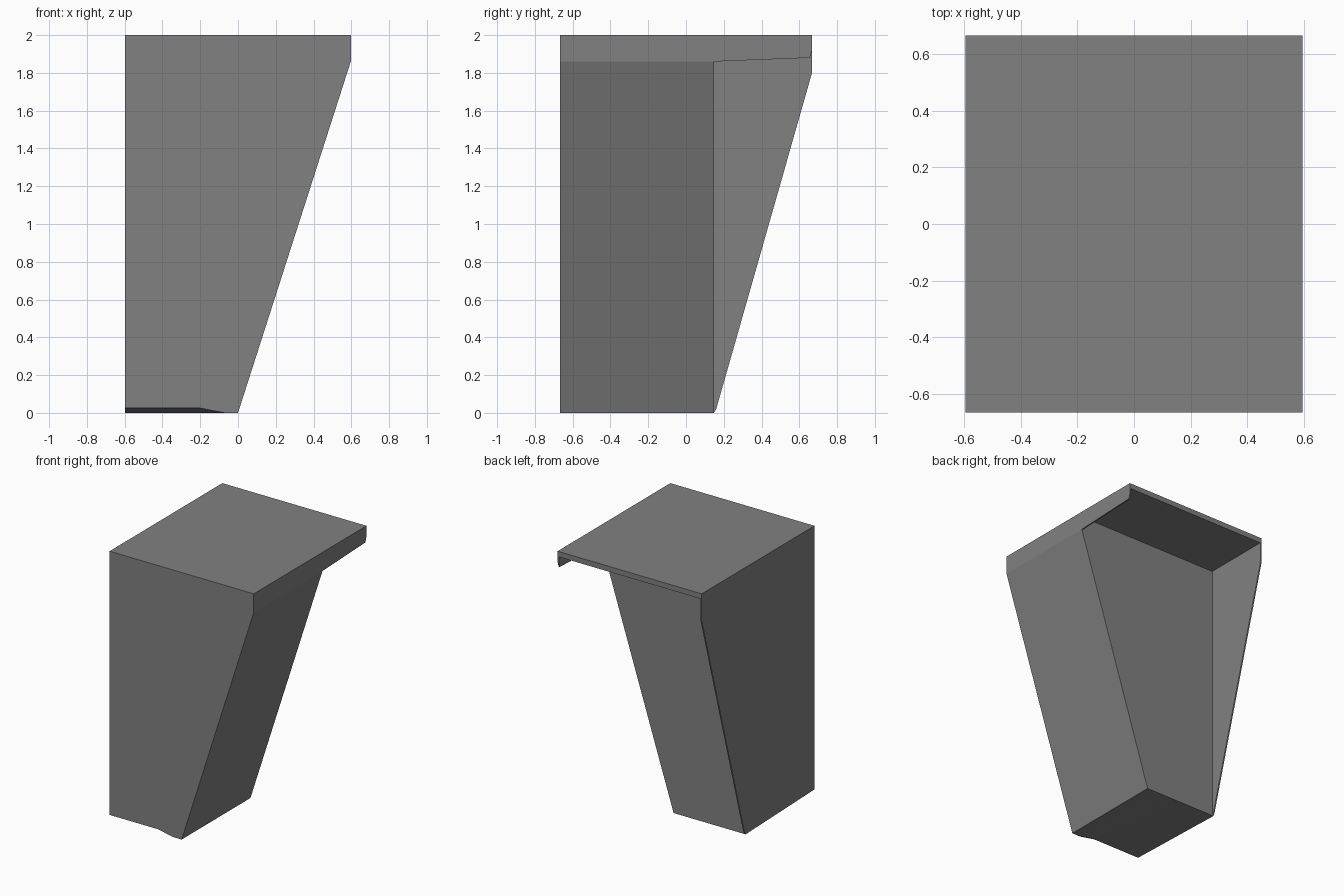
import bpy, bmesh

if "Cube" in bpy.data.objects:
    bpy.data.objects.remove(bpy.data.objects["Cube"])

W, D = 0.597, 0.667      # half width and half depth
B = 0.147                # back plane of the tapered leg
U = 1.96                 # underside of the overhanging top
T = 0.01                 # sheet thickness of the side wings
XL, XR = -W + T, W - T   # inner planes of the wings

grey = bpy.data.materials.new("mid grey")
grey.diffuse_color = (0.22, 0.22, 0.22, 1)
grey.use_nodes = True
grey.node_tree.nodes["Principled BSDF"].inputs["Base Color"].default_value = grey.diffuse_color

bm = bmesh.new()


def face(points):
    bm.faces.new([bm.verts.new(p) for p in points])


def wing(x_out, x_in, path, front_z):
    """Thin side panel: outer face, inner face behind the leg, and its rim."""
    face([(x_out, -D, front_z)] + [(x_out, y, z) for y, z in path]
         + [(x_out, D, 2), (x_out, -D, 2)])
    face([(x_in, y, z) for y, z in path] + [(x_in, B, U)])
    for (y0, z0), (y1, z1) in zip(path, path[1:]):
        face([(x_out, y0, z0), (x_out, y1, z1), (x_in, y1, z1), (x_in, y0, z0)])


# Left wing tapers to the foot, right wing is a short skirt
wing(-W, XL, [(B, 0), (0.16, 0.02), (D, 1.8), (D, U)], 0.025)
wing(W, XR, [(B, 1.86), (0.655, 1.88), (D, 1.92), (D, U)], 1.86)

# Top, underside of the overhang and back lip
face([(-W, -D, 2), (W, -D, 2), (W, D, 2), (-W, D, 2)])
face([(XL, B, U), (XR, B, U), (XR, D, U), (XL, D, U)])
face([(-W, D, U), (XL, D, U), (XR, D, U), (W, D, U), (W, D, 2), (-W, D, 2)])

# Foot: front edge slightly raised on the left
foot = [(-W, 0.025), (XL, 0.025), (-0.2, 0.025), (-0.07, 0), (0, 0)]
for (x0, z0), (x1, z1) in zip(foot, foot[1:]):
    face([(x0, -D, z0), (x1, -D, z1), (x1, B, 0), (x0, B, 0)])

# Leg: front, sloping right side and back
face([(x, -D, z) for x, z in foot] + [(W, -D, 1.86), (W, -D, 2), (-W, -D, 2)])
face([(0, -D, 0), (W, -D, 1.86), (W, B, 1.86), (0, B, 0)])
face([(x, B, 0) for x, z in foot[1:]]
     + [(W, B, 1.86), (XR, B, 1.86), (XR, B, U), (XL, B, U)])

bmesh.ops.remove_doubles(bm, verts=bm.verts, dist=1e-5)
bmesh.ops.recalc_face_normals(bm, faces=bm.faces)
mesh = bpy.data.meshes.new("tapered_pedestal")
bm.to_mesh(mesh)
bm.free()
mesh.materials.append(grey)
obj = bpy.data.objects.new("tapered_pedestal", mesh)
bpy.context.collection.objects.link(obj)
